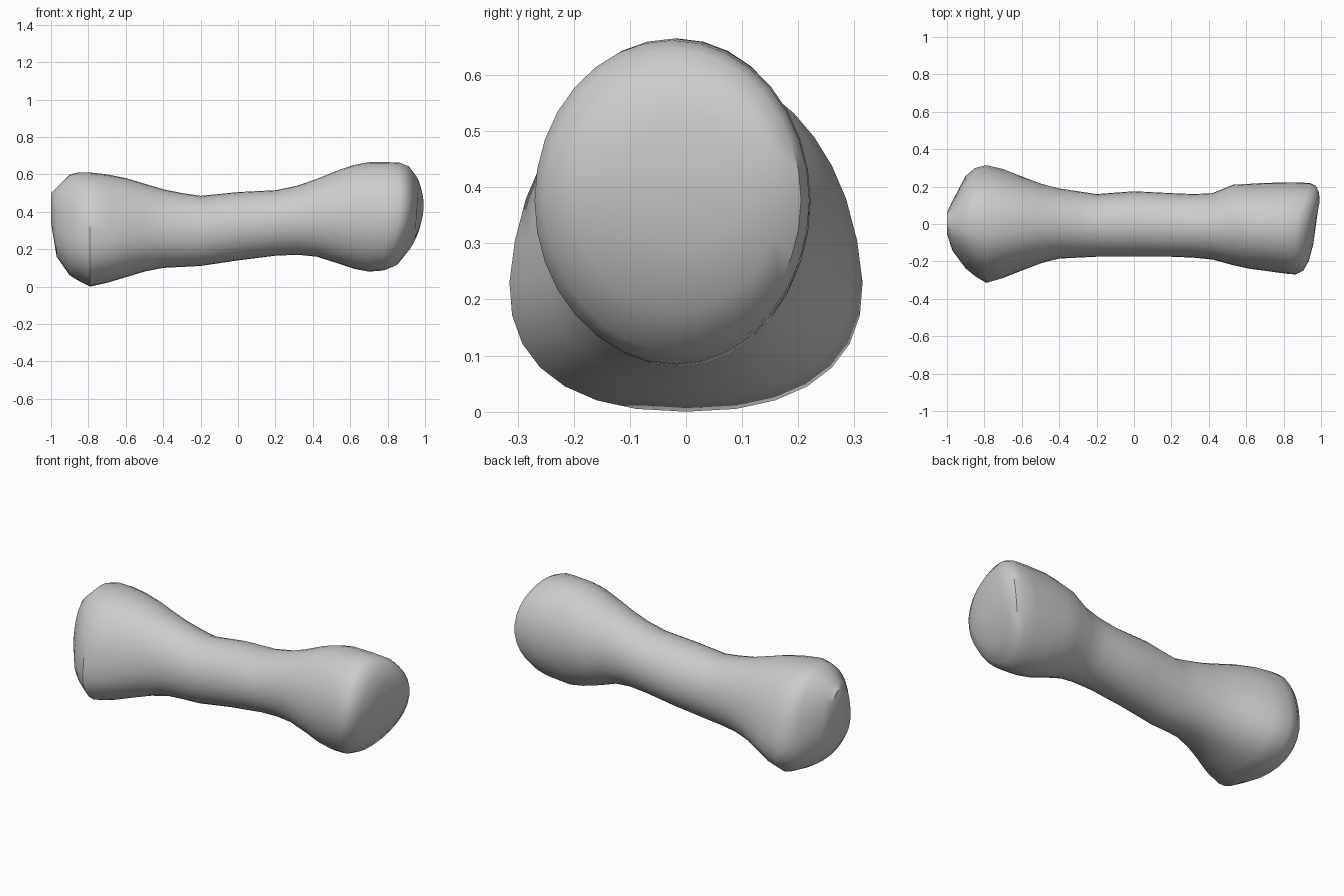
import bpy
import bmesh
from math import sin, cos, tau, copysign

if "Cube" in bpy.data.objects:
    bpy.data.objects.remove(bpy.data.objects["Cube"])

SIDES = 32

# Cross-sections along the bone: x, y min, y max, z min, z max
KNUCKLE_AND_SHAFT = [
    (-1.0, -.05, .06, .34, .50), (-.97, -.14, .12, .16, .53),
    (-.90, -.23, .25, .06, .60), (-.85, -.27, .29, .03, .61),
    (-.79, -.305, .305, 0, .61), (-.70, -.28, .285, .02, .60),
    (-.60, -.245, .25, .05, .58), (-.50, -.21, .215, .08, .55),
    (-.40, -.185, .19, .10, .52), (-.30, -.18, .175, .105, .50),
    (-.20, -.175, .16, .11, .485), (0, -.175, .175, .14, .505),
    (.20, -.175, .165, .165, .515), (.32, -.18, .16, .17, .54),
    (.42, -.19, .165, .16, .575), (.53, -.22, .21, .125, .62),
    (.62, -.24, .215, .095, .65), (.70, -.25, .22, .08, .665),
]
# Slanted head: these rings lean with height and depth
HEAD = [
    (.83, -.265, .222, .085, .665), (.91, -.27, .22, .09, .662),
    (.945, -.25, .205, .11, .645), (.965, -.20, .17, .18, .60),
    (.975, -.11, .12, .30, .53),
]


def signed_pow(v, p):
    return copysign(abs(v) ** p, v)


def add_ring(bm, section, lean):
    x, y0, y1, z0, z1 = section
    # The knuckle is squarer and broad at its base, the shaft is round
    knuckle = min(1, max(0, (-x - .3) / .4))
    power = 1 - .14 * knuckle
    ring = []
    for i in range(SIDES):
        a = tau * i / SIDES
        c, s = signed_pow(cos(a), power), signed_pow(sin(a), power)
        y = (y0 + y1) / 2 + (y1 - y0) / 2 * c * (1 - .2 * knuckle * s)
        z = (z0 + z1) / 2 + (z1 - z0) / 2 * s
        offset = lean * (.15 * y - .9 * (z - .45) ** 2)
        ring.append(bm.verts.new((x + offset, y, z)))
    return ring


# Bone body, lofted through the sections
bm = bmesh.new()
rings = [add_ring(bm, s, 0) for s in KNUCKLE_AND_SHAFT]
rings += [add_ring(bm, s, min(1, .5 + i * .5)) for i, s in enumerate(HEAD)]
for a, b in zip(rings, rings[1:]):
    for i in range(SIDES):
        j = (i + 1) % SIDES
        bm.faces.new((a[i], a[j], b[j], b[i]))
bm.faces.new(rings[0])
bm.faces.new(rings[-1])
bmesh.ops.recalc_face_normals(bm, faces=bm.faces)
mesh = bpy.data.meshes.new("bone")
bm.to_mesh(mesh)
bm.free()
bone = bpy.data.objects.new("bone", mesh)
bpy.context.collection.objects.link(bone)

# Plain grey surface
grey = bpy.data.materials.new("light_grey")
grey.use_nodes = True
grey.diffuse_color = (.6, .6, .6, 1)
grey.node_tree.nodes["Principled BSDF"].inputs["Base Color"].default_value = (.6, .6, .6, 1)
mesh.materials.append(grey)

bpy.context.view_layer.objects.active = bone
bone.select_set(True)
bpy.ops.object.shade_smooth_by_angle(angle=.7)
